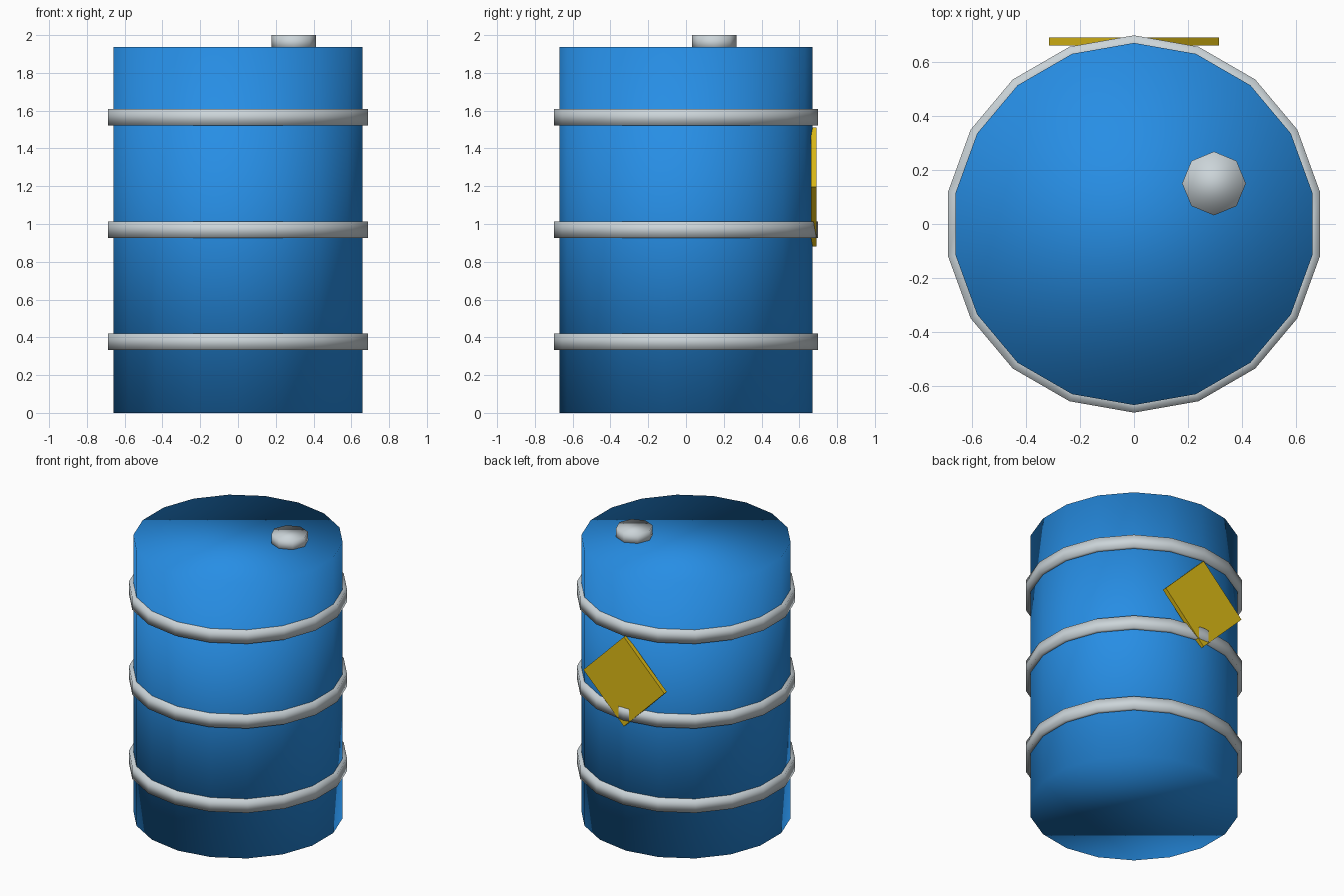
import bpy, bmesh, math
from mathutils import Matrix

if "Cube" in bpy.data.objects:
    bpy.data.objects.remove(bpy.data.objects["Cube"])


def material(name, rgb):
    m = bpy.data.materials.new(name)
    m.diffuse_color = (*rgb, 1.0)
    m.use_nodes = True
    m.node_tree.nodes["Principled BSDF"].inputs["Base Color"].default_value = m.diffuse_color
    return m


BLUE = material("drum blue", (0.02, 0.27, 0.78))
GREY = material("hoop grey", (0.60, 0.66, 0.69))
YELLOW = material("label yellow", (0.73, 0.50, 0.008))


def finish(name, bm, mat, smooth):
    bmesh.ops.recalc_face_normals(bm, faces=bm.faces)
    for f in bm.faces:
        f.smooth = smooth
    me = bpy.data.meshes.new(name)
    bm.to_mesh(me)
    bm.free()
    me.materials.append(mat)
    ob = bpy.data.objects.new(name, me)
    bpy.context.collection.objects.link(ob)
    return ob


def lathe(name, sides, profile, mat, x=0, y=0, ring=False):
    """Turn a (radius, z) profile round z; a vertex always lies on the +y side.
    A ring joins its profile end to start, otherwise both ends are capped."""
    bm = bmesh.new()
    loops = []
    for r, z in profile:
        loops.append([bm.verts.new((x + r * math.sin(math.tau * i / sides),
                                    y + r * math.cos(math.tau * i / sides), z))
                      for i in range(sides)])
    pairs = list(zip(loops, loops[1:]))
    if ring:
        pairs.append((loops[-1], loops[0]))
    else:
        bm.faces.new(loops[0])
        bm.faces.new(loops[-1])
    for a, b in pairs:
        for i in range(sides):
            j = (i + 1) % sides
            bm.faces.new((a[i], a[j], b[j], b[i]))
    return finish(name, bm, mat, True)


# Drum body, smooth all over including the ends
lathe("drum_body", 18, [(0.67, 0), (0.67, 1.936)], BLUE)

# Three raised hoops
for n, z in enumerate((0.376, 0.97, 1.565)):
    lathe(f"hoop_{n + 1}", 18,
          [(0.64, z - 0.043), (0.698, z - 0.043), (0.698, z + 0.043), (0.64, z + 0.043)],
          GREY, ring=True)

# Filler cap on the lid
lathe("filler_cap", 8, [(0.118, 1.92), (0.118, 2.0)], GREY, 0.296, 0.15)

# Diamond warning plate on the back
bm = bmesh.new()
bmesh.ops.create_cube(bm, size=1, matrix=Matrix.Translation((0, 0.676, 1.196))
                      @ Matrix.Rotation(math.radians(45), 4, 'Y')
                      @ Matrix.Diagonal((0.445, 0.03, 0.445, 1)))
finish("warning_plate", bm, YELLOW, False)
